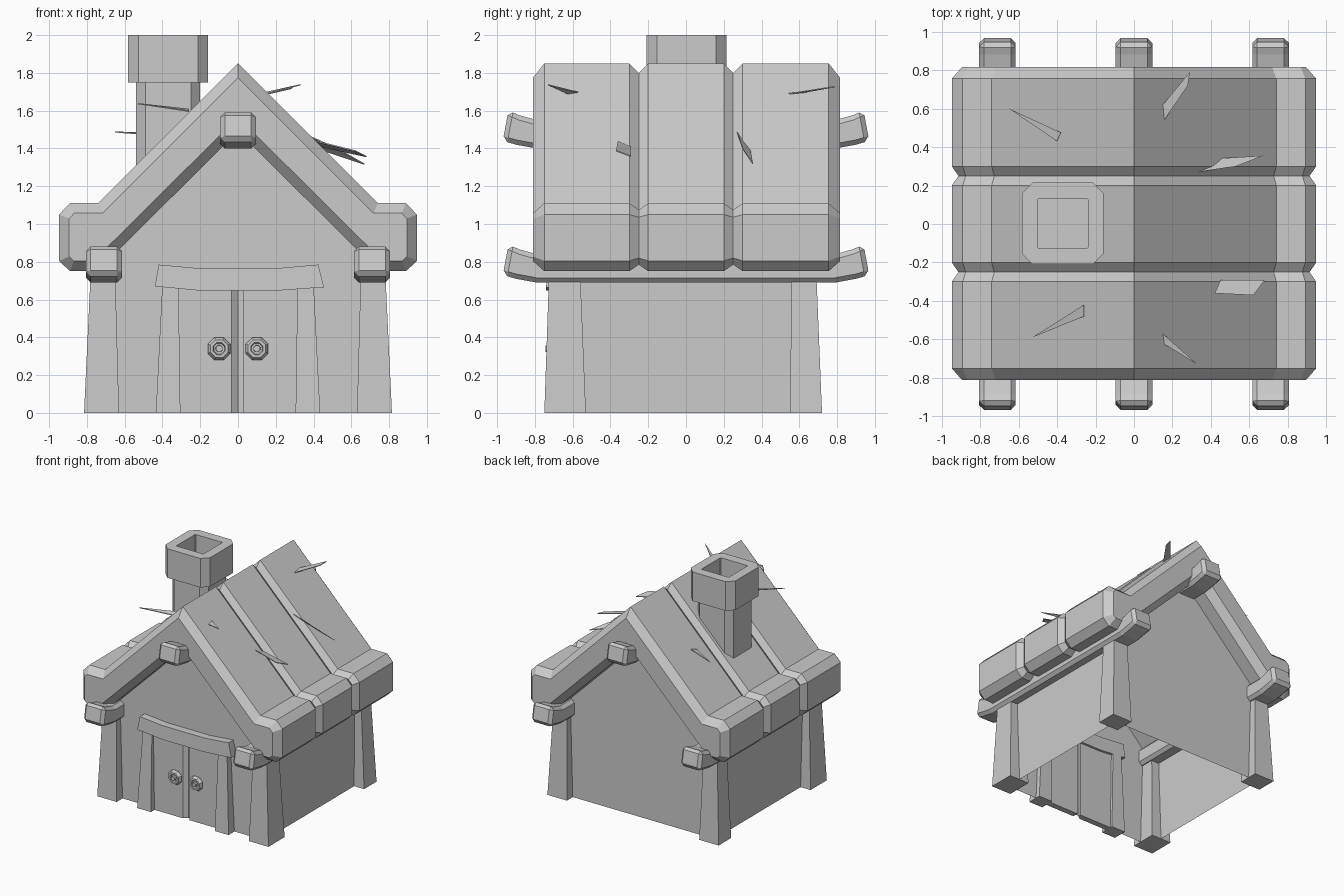
import bpy, bmesh, math
from mathutils import Vector

cube = bpy.data.objects.get("Cube")
if cube:
    bpy.data.objects.remove(cube, do_unlink=True)

stone = bpy.data.materials.new("plain_grey")
stone.use_nodes = True
grey = (0.6, 0.6, 0.6, 1)
stone.diffuse_color = grey
stone.node_tree.nodes["Principled BSDF"].inputs["Base Color"].default_value = grey


def finish(name, bm, bevel=0):
    bmesh.ops.recalc_face_normals(bm, faces=bm.faces)
    mesh = bpy.data.meshes.new(name)
    bm.to_mesh(mesh)
    bm.free()
    mesh.materials.append(stone)
    obj = bpy.data.objects.new(name, mesh)
    bpy.context.collection.objects.link(obj)
    if bevel:
        mod = obj.modifiers.new("edge_bevel", "BEVEL")
        mod.width = bevel
        mod.segments = 1
        mod.limit_method = "ANGLE"
        mod.angle_limit = math.radians(40)
    return obj


def loft(name, rings, bevel=0, caps=True):
    """Skin a row of matching closed rings."""
    bm = bmesh.new()
    rows = [[bm.verts.new(p) for p in ring] for ring in rings]
    n = len(rows[0])
    for a, b in zip(rows, rows[1:]):
        for i in range(n):
            j = (i + 1) % n
            bm.faces.new((a[i], a[j], b[j], b[i]))
    if caps:
        bm.faces.new(rows[0])
        bm.faces.new(rows[-1])
    return finish(name, bm, bevel)


def rect(x0, x1, y0, y1, z):
    return [(x0, y0, z), (x1, y0, z), (x1, y1, z), (x0, y1, z)]


def mirrored(half):
    return half + [(-x, z) for x, z in reversed(half) if x > 0]


def inset(poly, d):
    out = []
    for i, p in enumerate(poly):
        p = Vector(p)
        e1 = (p - Vector(poly[i - 1])).normalized()
        e2 = (Vector(poly[(i + 1) % len(poly)]) - p).normalized()
        n1, n2 = Vector((e1.y, -e1.x)), Vector((e2.y, -e2.x))
        out.append(p + (n1 + n2) * d / (1 + n1.dot(n2)))
    return out


# Roof: gable section with chamfered ends and two V grooves
section = mirrored([(0, 1.85), (0.74, 1.11), (0.89, 1.11), (0.947, 1.05), (0.947, 0.805),
                    (0.89, 0.75), (0.745, 0.75), (0, 1.49)])
stations = [(-0.81, 0.053), (-0.75, 0)]
for c in (-0.25, 0.25):
    stations += [(c - 0.05, 0), (c, 0.035), (c + 0.05, 0)]
stations += [(0.755, 0), (0.815, 0.053)]
loft("roof", [[(x, y, z) for x, z in inset(section, d)] for y, d in stations])

# Walls: gabled shell, open underneath
gable = [(0.72, 0), (0.72, 0.85), (0, 1.57), (-0.72, 0.85), (-0.72, 0)]
bm = bmesh.new()
front, back = ([bm.verts.new((x, y, z)) for x, z in gable] for y in (-0.67, 0.64))
bm.faces.new(front)
bm.faces.new(back)
for i in range(4):
    bm.faces.new((front[i], front[i + 1], back[i + 1], back[i]))
finish("walls", bm)

# Flared corner posts
for side, s in (("left", 1), ("right", -1)):
    for end, bottom, top in (("front", (-0.75, -0.53), (-0.725, -0.56)),
                             ("back", (0.55, 0.72), (0.56, 0.69))):
        loft(f"{end}_{side}_post", [rect(s * 0.63, s * 0.815, *bottom, 0),
                                    rect(s * 0.65, s * 0.78, *top, 0.74)])

# Long roof beams with upturned ends: y and z of the lower and upper edge
beam_end = [(0.97, 0.04, 0.94, 0.2), (0.9, 0.02, 0.88, 0.175), (0.79, 0, 0.79, 0.15)]
for name, x, z in (("left_beam", 0.71, 0.69), ("right_beam", -0.71, 0.69),
                   ("ridge_beam", 0, 1.4)):
    rings = []
    for s, part in ((-1, beam_end), (1, beam_end[::-1])):
        for yb, zb, yt, zt in part:
            rings.append([(x - 0.095, s * yb, z + zb), (x + 0.095, s * yb, z + zb),
                          (x + 0.095, s * yt, z + zt), (x - 0.095, s * yt, z + zt)])
    loft(name, rings, bevel=0.025)


# Chimney shaft and hollow cap
def chamfered(half, cut, z, x=-0.37, y=0.003):
    corners = [(half, -half + cut), (half, half - cut), (half - cut, half), (cut - half, half),
               (-half, half - cut), (-half, cut - half), (cut - half, -half), (half - cut, -half)]
    return [(x + a, y + b, z) for a, b in corners]


loft("chimney_shaft", [chamfered(0.17, 0.05, z) for z in (1.3, 1.78)])
loft("chimney_cap", [chamfered(0.16, 0.05, 1.75), chamfered(0.212, 0.055, 1.75),
                     chamfered(0.212, 0.055, 2), chamfered(0.13, 0.005, 2),
                     chamfered(0.13, 0.005, 1.8)])

# Double door with a narrow recess in the middle
loft("left_door", [rect(0.03, 0.36, -0.7, -0.65, z) for z in (0, 0.68)])
loft("right_door", [[(-0.36, -0.7, z), (-0.035, -0.7, z), (0, -0.675, z), (0, -0.65, z),
                     (-0.36, -0.65, z)] for z in (0, 0.68)])
for side, s in (("left", 1), ("right", -1)):
    loft(f"{side}_door_frame", [rect(s * 0.305, s * 0.435, -0.75, -0.63, 0),
                                rect(s * 0.315, s * 0.4, -0.72, -0.63, 0.69)])
    # Octagonal knob with a raised rim and centre
    rings = []
    for r, y in ((0.05, -0.69), (0.065, -0.71), (0.05, -0.735), (0.035, -0.735),
                 (0.03, -0.72), (0.02, -0.72), (0.018, -0.745)):
        rings.append([(s * 0.1 + r * math.cos((k + 0.5) * math.pi / 4), y,
                       0.34 + r * math.sin((k + 0.5) * math.pi / 4)) for k in range(8)])
    loft(f"{side}_door_knob", rings)

# Sagging lintel
lintel = [(-0.44, 0.67, -0.42, 0.785), (-0.2, 0.647, -0.2, 0.765),
          (0.2, 0.647, 0.2, 0.765), (0.455, 0.665, 0.425, 0.785)]
loft("door_lintel", [[(xb, -0.74, zb), (xb, -0.63, zb), (xt, -0.63, zt), (xt, -0.735, zt)]
                     for xb, zb, xt, zt in lintel])

# Loose straw splinters on the roof
splinters = [
    [(-0.65, 0.6, 1.49), (-0.38, 0.475, 1.48), (-0.4, 0.43, 1.47)],
    [(-0.53, -0.59, 1.64), (-0.26, -0.48, 1.6), (-0.26, -0.42, 1.61)],
    [(0.29, 0.79, 1.73), (0.15, 0.62, 1.7), (0.15, 0.53, 1.69), (0.28, 0.72, 1.72)],
    [(0.33, -0.73, 1.74), (0.15, -0.62, 1.69), (0.15, -0.57, 1.7)],
    [(0.67, 0.355, 1.32), (0.43, 0.34, 1.4), (0.33, 0.27, 1.49), (0.53, 0.3, 1.4)],
    [(0.42, -0.36, 1.44), (0.45, -0.29, 1.41), (0.68, -0.29, 1.36), (0.62, -0.37, 1.39)],
]
for i, points in enumerate(splinters):
    loft(f"straw_splinter_{i + 1}",
         [points, [(x, y, z - 0.006) for x, y, z in points]])
